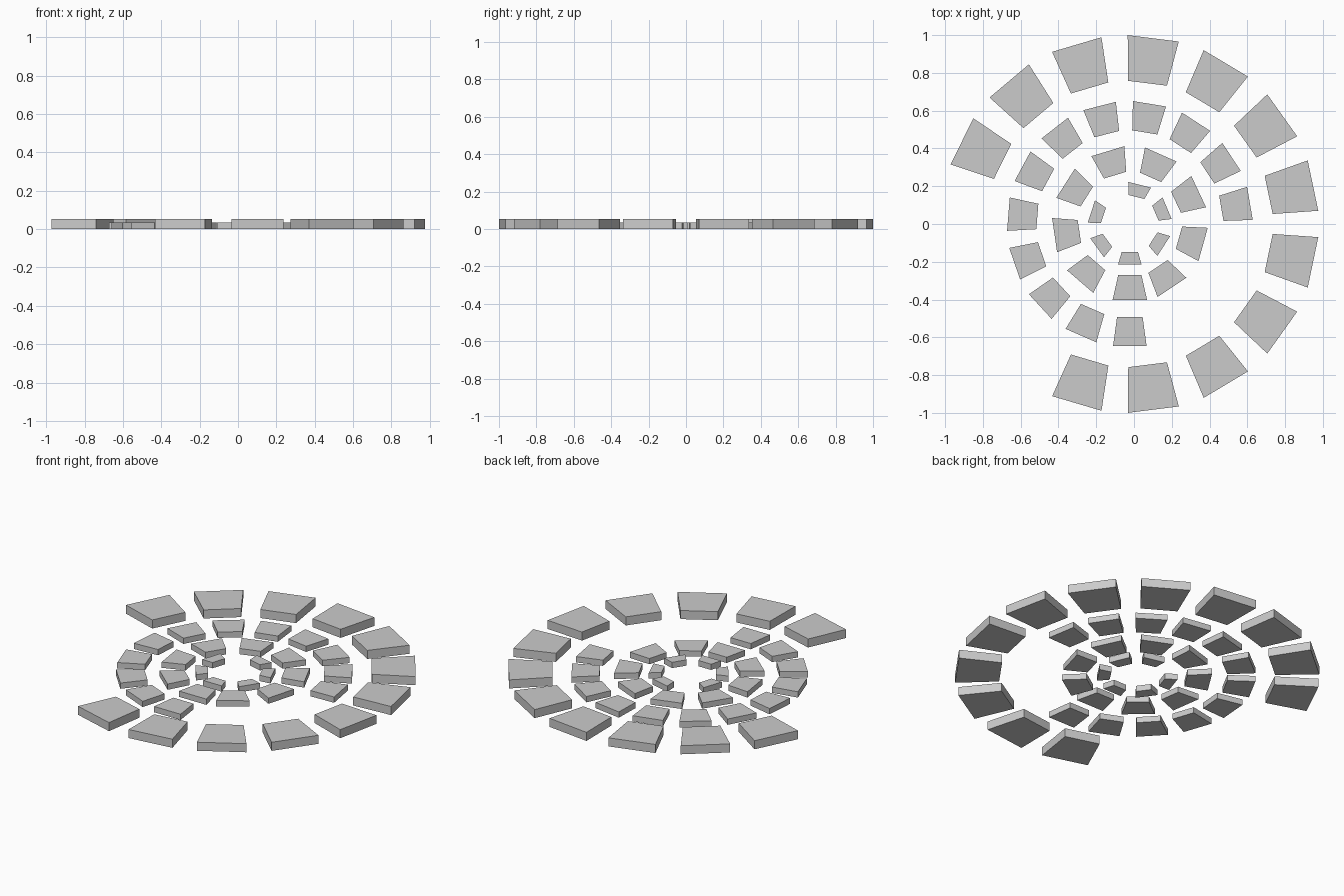
import bpy, bmesh
from math import cos, sin, radians

if "Cube" in bpy.data.objects:
    bpy.data.objects.remove(bpy.data.objects["Cube"])

CX = -0.022  # shared centre of all rings


def block(name, angle, half, r_in, r_out, height):
    """Flat wedge-shaped block between two radii."""
    a, b = radians(angle - half), radians(angle + half)
    outline = [(r_in, a), (r_out, a), (r_out, b), (r_in, b)]
    bm = bmesh.new()
    face = bm.faces.new([bm.verts.new((CX + r * cos(t), r * sin(t), 0)) for r, t in outline])
    top = bmesh.ops.extrude_face_region(bm, geom=[face])
    verts = [v for v in top["geom"] if isinstance(v, bmesh.types.BMVert)]
    bmesh.ops.translate(bm, verts=verts, vec=(0, 0, height))
    bmesh.ops.recalc_face_normals(bm, faces=bm.faces)
    mesh = bpy.data.meshes.new(name)
    bm.to_mesh(mesh)
    bm.free()
    bpy.context.collection.objects.link(bpy.data.objects.new(name, mesh))


def ring(name, angles, half, r_in, r_out, height):
    for i, angle in enumerate(angles):
        block(f"{name}_{i + 1}", angle, half, r_in, r_out, height)


# Outer ring, open at the rear left
ring("outer_block", [153.8 - 23.66 * i for i in range(12)], 7.83, 0.758, 1.0, 0.052)
# Second ring, open at the lower right
ring("second_block", [270 - 23.66 * i for i in range(12)], 7.83, 0.496, 0.651, 0.035)
# Third ring, almost closed
ring("third_block", [270 - 40.8 * i for i in range(9)], 12.8, 0.277, 0.413, 0.035)
# Inner ring with one missing block
ring("inner_block", [270, 216, 162, 76, 23, -33], 16.2, 0.153, 0.223, 0.035)
